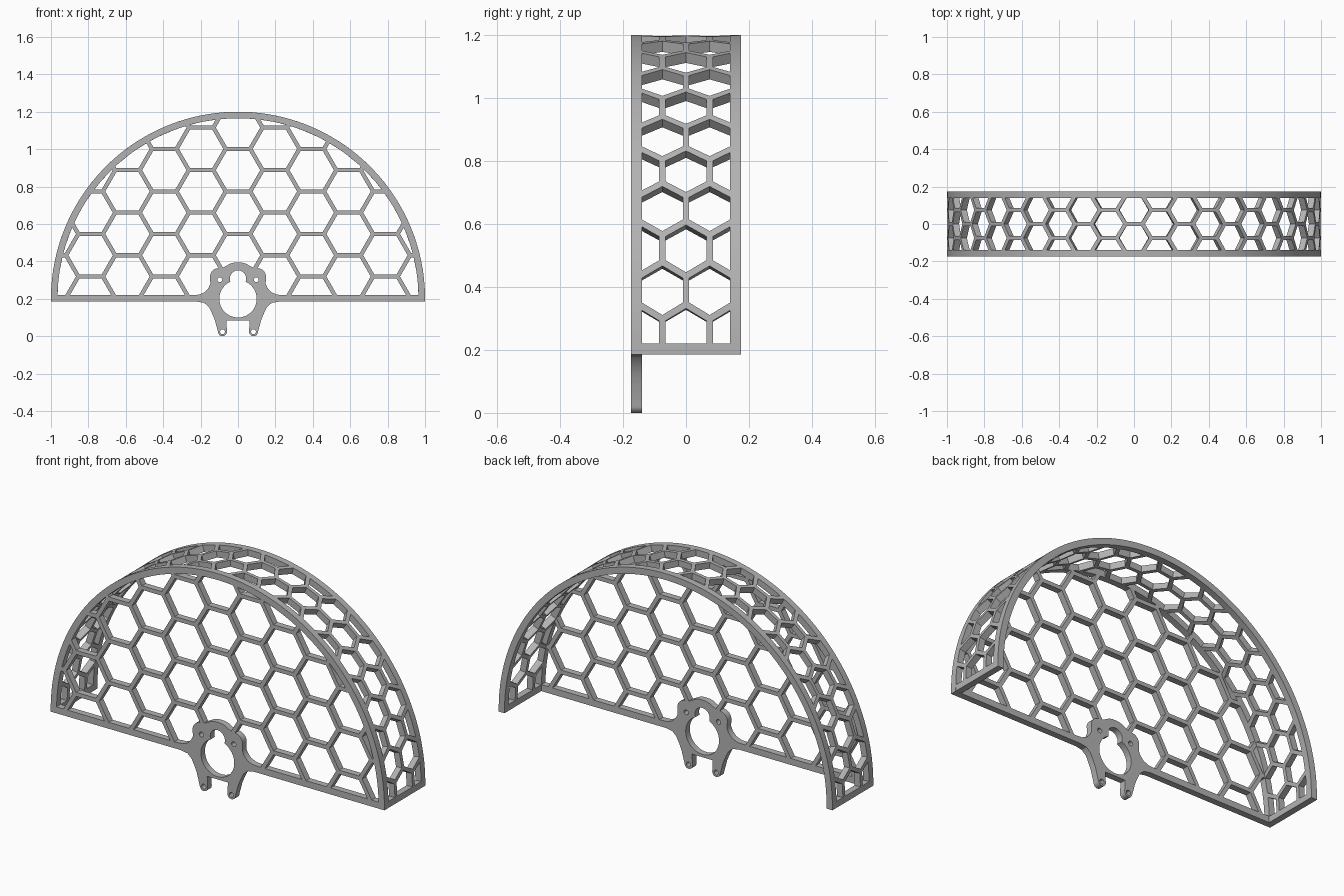
import bpy, bmesh
from math import pi, sin, cos, sqrt
from mathutils import Vector
from mathutils.geometry import delaunay_2d_cdt

cube = bpy.data.objects.get("Cube")
if cube:
    bpy.data.objects.remove(cube)

grey = bpy.data.materials.new("grey plastic")
grey.use_nodes = True
grey.diffuse_color = (0.45, 0.45, 0.45, 1)
grey.node_tree.nodes["Principled BSDF"].inputs["Base Color"].default_value = grey.diffuse_color

BASE, BAR, WALL = 0.185, 0.22, 0.035   # bottom edge, top of bottom bar, wall thickness
HUB, DEPTH = 0.2, 0.175                # arch centre height, half depth


def arc(cx, cy, r, a0, a1, n):
    return [(cx + r * cos(a0 + (a1 - a0) * i / n), cy + r * sin(a0 + (a1 - a0) * i / n))
            for i in range(n + 1)]


def circle(cx, cy, r, n=32):
    return arc(cx, cy, r, 0, 2 * pi, n)[:-1]


def rect(x0, x1, y0, y1, n=1):
    low = [(x0 + (x1 - x0) * i / n, y0) for i in range(n + 1)]
    return low + [(x, y1) for x, _ in reversed(low)]


def hexagon(cx, cy, r, turn=0.0, stretch=1.0):
    return [(cx + stretch * r * cos(turn + k * pi / 3), cy + r * sin(turn + k * pi / 3))
            for k in range(6)]


def inside(p, loop):
    hit = False
    for (ax, ay), (bx, by) in zip(loop, loop[1:] + loop[:1]):
        if (ay > p[1]) != (by > p[1]) and p[0] < ax + (p[1] - ay) * (bx - ax) / (by - ay):
            hit = not hit
    return hit


def panel(name, loops, solid, place):
    """Triangulate the outlines, keep the solid area and give it two skins and side walls."""
    pts, edges = [], []
    for loop in loops:
        s, n = len(pts), len(loop)
        pts += [Vector(p) for p in loop]
        edges += [(s + i, s + (i + 1) % n) for i in range(n)]
    verts, _, tris, *_ = delaunay_2d_cdt(pts, edges, [], 0, 1e-5)
    tris = [t for t in tris if solid(sum((verts[i] for i in t), Vector((0, 0))) / 3)]
    bm = bmesh.new()
    skins = [[bm.verts.new(place(v.x, v.y, side)) for v in verts] for side in (0, 1)]
    directed = {(a, b) for t in tris for a, b in zip(t, t[1:] + t[:1])}
    for t in tris:
        bm.faces.new([skins[0][i] for i in t])
        bm.faces.new([skins[1][i] for i in reversed(t)])
    for a, b in directed:
        if (b, a) not in directed:
            bm.faces.new((skins[0][b], skins[0][a], skins[1][a], skins[1][b]))
    bmesh.ops.delete(bm, geom=[v for v in bm.verts if not v.link_faces], context='VERTS')
    bmesh.ops.recalc_face_normals(bm, faces=bm.faces)
    mesh = bpy.data.meshes.new(name)
    bm.to_mesh(mesh)
    bm.free()
    mesh.materials.append(grey)
    ob = bpy.data.objects.new(name, mesh)
    bpy.context.collection.objects.link(ob)
    bpy.ops.object.select_all(action='DESELECT')
    ob.select_set(True)
    bpy.context.view_layer.objects.active = ob
    bpy.ops.object.shade_smooth_by_angle(angle=0.5)
    return ob


# Front plate: half disc with a honeycomb
outer = arc(0, HUB, 1, 0, pi, 96) + [(-1, BASE), (1, BASE)]
ri = 1 - WALL
inner = [(ri, BAR)] + arc(0, HUB, ri, 0.03, pi - 0.03, 96) + [(-ri, BAR)]
pitch = 0.2275
cells = []
for col in range(-5, 6):
    for row in range(-4, 3):
        z = 0.888 + pitch * (row + 0.5 * (col % 2))
        cells.append(hexagon(col * pitch * sqrt(3) / 2, z, (pitch - 0.022) / sqrt(3)))
cells = [c for c in cells if any(inside(p, inner) for p in c)]

# Mounting bracket: one half of the outline, mirrored
half = [(0, 0.085), (0.062, 0.085)]
half += arc(0.083, 0.024, 0.024, pi, 2 * pi, 10)
half += [(0.125, 0.09), (0.14, 0.125), (0.155, 0.155), (0.18, 0.178), (0.22, BASE),
         (0.25, BASE), (0.25, BAR), (0.21, 0.222), (0.178, 0.235), (0.158, 0.258), (0.148, 0.28)]
half += arc(0.103, 0.317, 0.047, -0.2, 1.7, 10)
half += [(0.08, 0.368), (0.06, 0.378), (0.04, 0.389), (0.02, 0.394), (0, 0.395)]
bracket = half + [(-x, z) for x, z in reversed(half[1:-1])]
holes = [circle(0, HUB, 0.1, 48), circle(0, 0.308, 0.044), rect(-0.035, 0.035, 0.25, 0.31)]
for s in (-1, 1):
    holes += [circle(s * 0.097, 0.302, 0.013, 16), circle(s * 0.083, 0.024, 0.013, 16)]


def plate_solid(p):
    if any(inside(p, h) for h in holes):
        return False
    if inside(p, bracket):
        return True
    return inside(p, outer) and not (inside(p, inner) and any(inside(p, c) for c in cells))


panel("front_plate_with_bracket", [outer, inner, bracket] + holes + cells, plate_solid,
      lambda x, z, side: (x, -DEPTH + WALL * side, z))

# Arch shell: honeycomb strip wrapped round the half circle
step, width = 0.138, 0.15
edge = DEPTH - WALL
strip = rect(-0.015, pi + 0.015, -edge, DEPTH, 96)
window = rect(0.02, pi - 0.02, -edge, edge, 96)
slots = []
for row in range(-11, 12):
    for v in ((-width, 0, width) if row % 2 else (-width / 2, width / 2)):
        slots.append(hexagon(pi / 2 + row * step, v, (width - 0.02) / sqrt(3), 0, 1.06))


def shell_solid(p):
    return inside(p, strip) and not (inside(p, window) and any(inside(p, s) for s in slots))


def wrap(u, v, side):
    r = 1 - WALL * side
    return (r * cos(u), v, HUB + r * sin(u))


panel("arch_shell", [strip, window] + slots, shell_solid, wrap)
